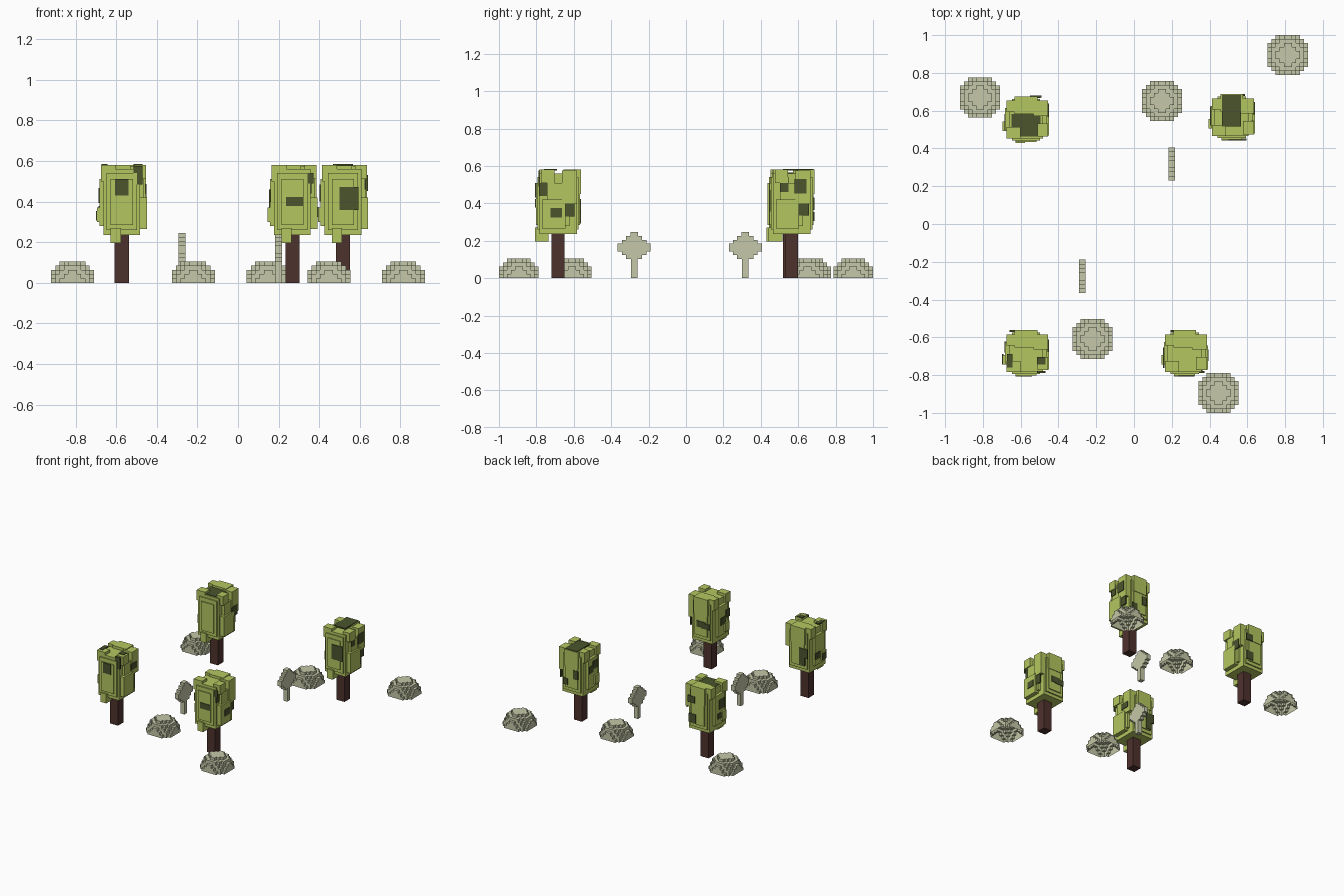
import bpy, bmesh, random

if "Cube" in bpy.data.objects:
    bpy.data.objects.remove(bpy.data.objects["Cube"])

random.seed(4)


def material(name, rgb):
    m = bpy.data.materials.new(name)
    m.diffuse_color = (*rgb, 1)
    m.use_nodes = True
    m.node_tree.nodes["Principled BSDF"].inputs["Base Color"].default_value = m.diffuse_color
    return m


LEAF = material("leaf green", (0.456, 0.565, 0.117))
DARK = material("dark green", (0.069, 0.089, 0.027))
BARK = material("bark brown", (0.076, 0.032, 0.027))
PALE = material("pale stone", (0.558, 0.578, 0.392))


def finish(name, bm, mat, loc):
    me = bpy.data.meshes.new(name)
    bm.to_mesh(me)
    bm.free()
    me.materials.append(mat)
    ob = bpy.data.objects.new(name, me)
    ob.location = (*loc, 0)
    bpy.context.collection.objects.link(ob)


def boxes(name, items, mat, loc):
    """Each item is x0, x1, y0, y1, z0, z1."""
    bm = bmesh.new()
    for b in items:
        for v in bmesh.ops.create_cube(bm, size=1)["verts"]:
            v.co = [b[2 * i + (v.co[i] > 0)] for i in range(3)]
    finish(name, bm, mat, loc)


# Leaf crown: core, stacked side plates and a few corner blocks
CROWN = [(-.09, .09, -.1, .1, .235, .56)]
for s in (-1, 1):
    CROWN.append((-.055, .055, *sorted((0, s * .118)), .285, .51))
    CROWN.append((-.075, .075, *sorted((0, s * .11)), .26, .54))
    CROWN.append((*sorted((0, s * .11)), -.06, .06, .28, .51))
    CROWN.append((-.103, -.03, *sorted((s * .04, s * .1)), .5, .58))
CROWN += [
    (.06, .118, -.09, -.02, .51, .58),     # upper right front
    (.04, .118, .02, .1, .4, .575),        # upper right back
    (-.06, .06, .03, .122, .45, .58),      # upper back
    (-.123, -.05, -.06, -.01, .3, .37),    # left bulge
    (.03, .123, -.085, .04, .265, .42),    # lower right
    (-.055, -.005, -.123, -.05, .197, .27),  # low front drop
]


def patch(axis, sign, u, v, w, h):
    """Thin dark plate on the crown, centred at u, v on the two other axes."""
    oa, ob = [i for i in range(3) if i != axis]
    hits = [sign * b[2 * axis + (sign > 0)] for b in CROWN
            if b[2 * oa] <= u <= b[2 * oa + 1] and b[2 * ob] <= v <= b[2 * ob + 1]]
    s = sign * max(hits)
    r = [0] * 6
    r[2 * axis:2 * axis + 2] = s - .0045, s + .0045
    r[2 * oa:2 * oa + 2] = u - w / 2, u + w / 2
    r[2 * ob:2 * ob + 2] = v - h / 2, v + h / 2
    return r


# Trees: position and the main dark patches
TREES = [
    ((-.572, -.684), [(1, -1, 0, .47, .065, .08), (1, -1, .08, .53, .045, .09),
                      (2, 1, -.085, -.04, .03, .07), (2, 1, .08, -.04, .045, .04)]),
    ((-.572, .553), [(2, 1, 0, -.03, .155, .12)]),
    ((.268, -.684), [(1, -1, .01, .4, .085, .045), (1, -1, .08, .515, .05, .05),
                     (0, 1, -.08, .475, .045, .07), (0, 1, .045, .37, .085, .08)]),
    ((.517, .565), [(1, -1, .03, .415, .095, .115), (2, 1, 0, .035, .1, .165),
                    (0, 1, -.04, .5, .045, .08), (0, 1, .06, .375, .065, .08)]),
]
for n, (loc, main) in enumerate(TREES, 1):
    marks = [patch(*m) for m in main]
    # small scattered patches on the sides and back
    for axis, sign in ((0, -1), (1, 1), (0, -1), (1, 1), (0, 1)):
        marks.append(patch(axis, sign, random.uniform(-.06, .06), random.uniform(.31, .5),
                           random.uniform(.04, .075), random.uniform(.04, .08)))
    boxes(f"trunk_{n}", [(-.035, .035, -.035, .035, 0, .27)], BARK, loc)
    boxes(f"leaf_crown_{n}", CROWN, LEAF, loc)
    boxes(f"dark_leaf_patches_{n}", marks, DARK, loc)


# Bushes: stepped block domes, open below
def dome(name, loc, n=5, step=.0212, r2=27):
    cells = {(i, j, k) for i in range(-n, n) for j in range(-n, n) for k in range(n)
             if (i + .5) ** 2 + (j + .5) ** 2 + (k + .5) ** 2 < r2}
    bm = bmesh.new()
    for c in cells:
        for a in range(3):
            for s in (0, 1):
                nb = list(c)
                nb[a] += 2 * s - 1
                if tuple(nb) in cells or nb[2] < 0:
                    continue
                quad = []
                for p, q in ((0, 0), (1, 0), (1, 1), (0, 1)):
                    v = list(c)
                    v[a] += s
                    v[(a + 1) % 3] += p
                    v[(a + 2) % 3] += q
                    quad.append(bm.verts.new([t * step for t in v]))
                bm.faces.new(quad if s else quad[::-1])
    bmesh.ops.remove_doubles(bm, verts=bm.verts, dist=1e-4)
    finish(name, bm, PALE, loc)


for n, loc in enumerate([(-.815, .67), (.148, .65), (.814, .894),
                         (-.22, -.61), (.447, -.894)], 1):
    dome(f"round_bush_{n}", loc)

# Saplings: flat stepped diamond on a thin post, one outline extruded
half_widths = [.017, .043, .066, .088, .088, .066, .043, .021]
levels = [0] + [.102 + .0206 * i for i in range(8)]
levels[-1] = .246
right = [(w, z) for i, w in enumerate(half_widths) for z in levels[i:i + 2]]
outline = []
for p in right + [(-w, z) for w, z in reversed(right)]:
    if p not in outline:
        outline.append(p)
for n, loc in enumerate([(.2, .317), (-.275, -.277)], 1):
    bm = bmesh.new()
    f = bm.faces.new([bm.verts.new((-.017, w, z)) for w, z in outline])
    ext = bmesh.ops.extrude_face_region(bm, geom=[f], use_keep_orig=True)["geom"]
    bmesh.ops.translate(bm, vec=(.034, 0, 0),
                        verts=[g for g in ext if isinstance(g, bmesh.types.BMVert)])
    bmesh.ops.recalc_face_normals(bm, faces=bm.faces)
    finish(f"flat_sapling_{n}", bm, PALE, loc)
